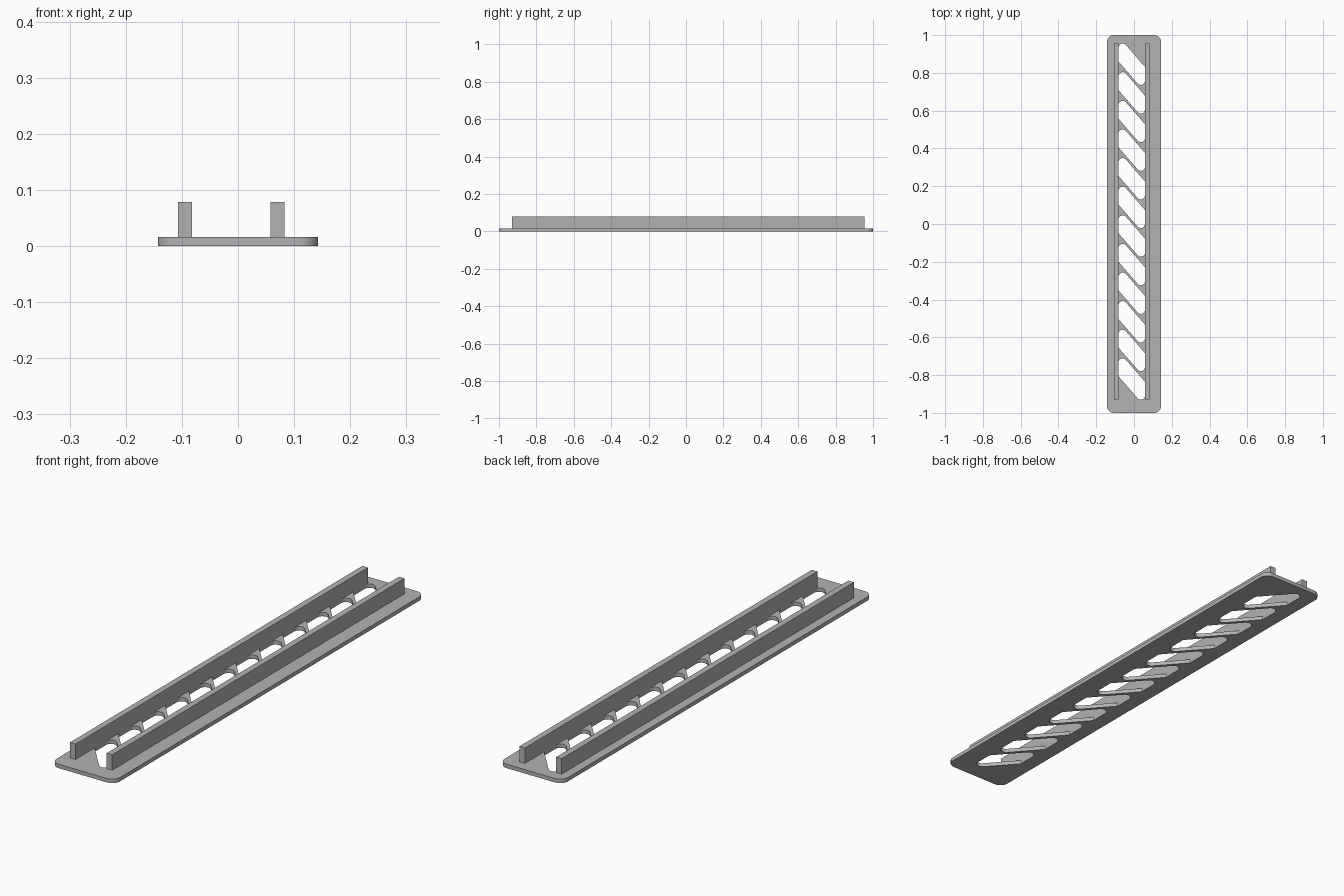
import bpy, bmesh, math
from mathutils import Vector

cube = bpy.data.objects.get("Cube")
if cube:
    bpy.data.objects.remove(cube, do_unlink=True)

PLATE_W, PLATE_T, CORNER = 0.143, 0.016, 0.035
RAIL_TOP, RAIL_W = 0.079, 0.025
SLOT_L, SLOT_R = -0.082, 0.058          # slot sides, flush with the rails
MID_Y, PITCH, COUNT, SLOPE = 0.0125, 0.1515, 12, 1.15

grey = bpy.data.materials.new("light grey")
grey.use_nodes = True
colour = (0.45, 0.45, 0.45, 1)
grey.diffuse_color = colour
grey.node_tree.nodes["Principled BSDF"].inputs["Base Color"].default_value = colour


def fillet(prev, corner, nxt, radius, steps=8):
    """Points of an arc rounding one corner of an outline."""
    c = Vector(corner)
    a, b = (Vector(prev) - c).normalized(), (Vector(nxt) - c).normalized()
    half = a.angle(b) / 2
    centre = c + (a + b).normalized() * radius / math.sin(half)
    start = c + a * radius / math.tan(half) - centre
    end = c + b * radius / math.tan(half) - centre
    turn = start.angle_signed(end)
    t0 = math.atan2(start.y, start.x)
    return [centre + radius * Vector((math.cos(t0 - turn * i / steps),
                                      math.sin(t0 - turn * i / steps)))
            for i in range(steps + 1)]


def outline(corners, radii):
    points = []
    for i, (c, r) in enumerate(zip(corners, radii)):
        nxt = corners[(i + 1) % len(corners)]
        points += fillet(corners[i - 1], c, nxt, r) if r else [Vector(c)]
    return points


def finish(name, mesh):
    mesh.materials.clear()
    mesh.materials.append(grey)
    obj = bpy.data.objects.new(name, mesh)
    bpy.context.collection.objects.link(obj)
    bpy.ops.object.select_all(action="DESELECT")
    obj.select_set(True)
    bpy.context.view_layer.objects.active = obj
    bpy.ops.object.shade_smooth_by_angle(angle=math.radians(30))
    return obj


# Base plate: rounded rectangle with a row of slanted slots
w = PLATE_W
loops = [outline([(-w, -1), (w, -1), (w, 1), (-w, 1)], [CORNER] * 4)]
drop = SLOPE * (SLOT_R - SLOT_L)
for i in range(COUNT):
    y = MID_Y + (i - (COUNT - 1) / 2) * PITCH
    low_left, high_right = y + 0.0145, y - 0.0145
    loops.append(outline([(SLOT_L, low_left), (SLOT_R, low_left - drop),
                          (SLOT_R, high_right), (SLOT_L, high_right + drop)],
                         [0, 0.022, 0, 0.022]))

curve = bpy.data.curves.new("plate_outline", "CURVE")
curve.dimensions = "2D"
curve.fill_mode = "BOTH"
curve.extrude = PLATE_T / 2
for loop in loops:
    spline = curve.splines.new("POLY")
    spline.points.add(len(loop) - 1)
    for point, co in zip(spline.points, loop):
        point.co = (co.x, co.y, 0, 1)
    spline.use_cyclic_u = True
helper = bpy.data.objects.new("plate_outline", curve)
bpy.context.collection.objects.link(helper)
bpy.context.view_layer.update()
graph = bpy.context.evaluated_depsgraph_get()
plate = bpy.data.meshes.new_from_object(helper.evaluated_get(graph))
bpy.data.objects.remove(helper, do_unlink=True)

bm = bmesh.new()
bm.from_mesh(plate)
bmesh.ops.remove_doubles(bm, verts=bm.verts, dist=1e-5)
bmesh.ops.translate(bm, verts=bm.verts, vec=(0, 0, PLATE_T / 2))
bmesh.ops.recalc_face_normals(bm, faces=bm.faces)
bm.to_mesh(plate)
bm.free()
finish("base_plate", plate)

# Two upright rails beside the slots
for name, x in (("right_rail", SLOT_L - RAIL_W / 2), ("left_rail", SLOT_R + RAIL_W / 2)):
    bm = bmesh.new()
    bmesh.ops.create_cube(bm, size=1)
    bmesh.ops.scale(bm, verts=bm.verts, vec=(RAIL_W, 1.885, RAIL_TOP - PLATE_T))
    bmesh.ops.translate(bm, verts=bm.verts, vec=(x, MID_Y, (RAIL_TOP + PLATE_T) / 2))
    mesh = bpy.data.meshes.new(name)
    bm.to_mesh(mesh)
    bm.free()
    finish(name, mesh)
